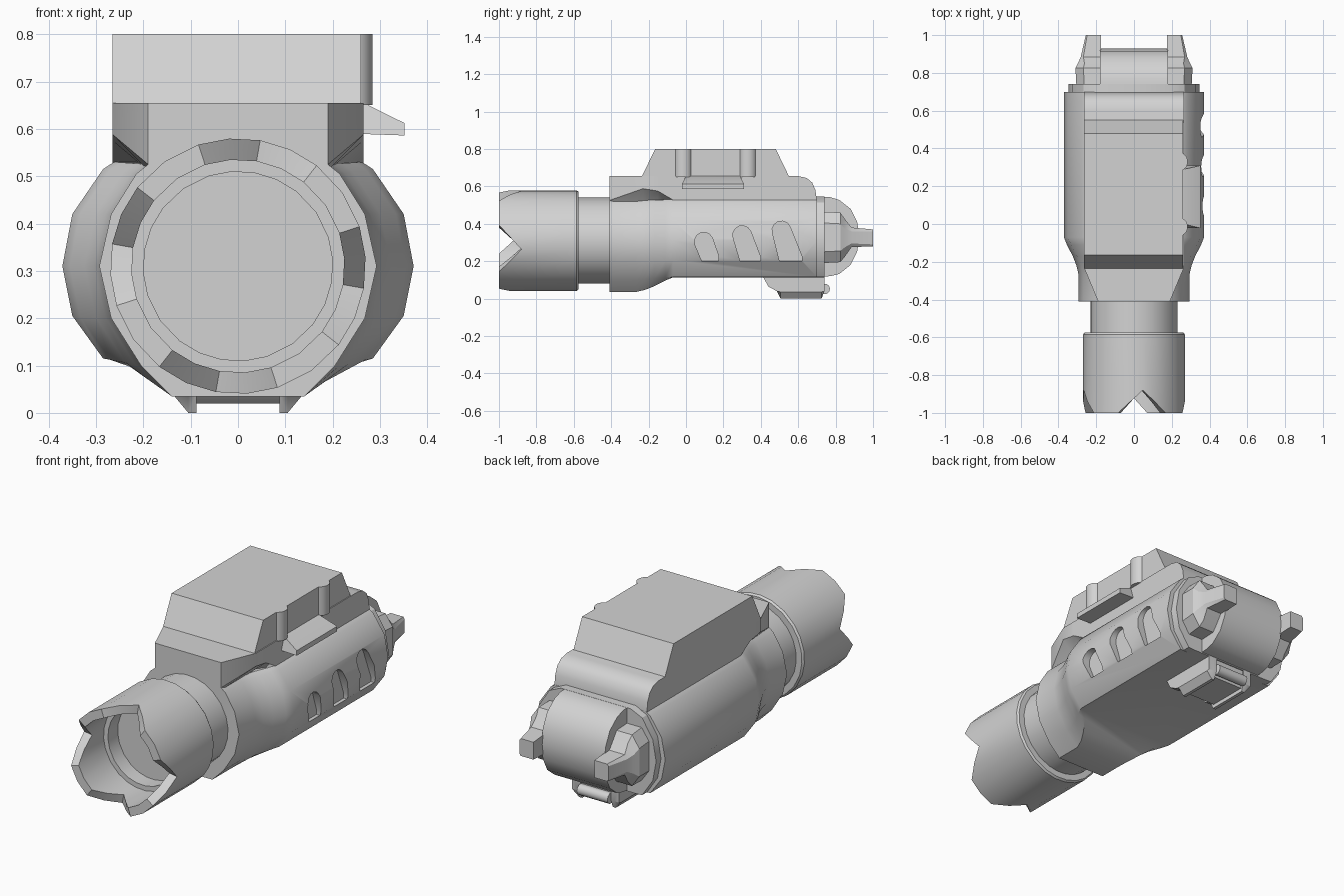
import bpy, bmesh, math
from mathutils import Vector

if "Cube" in bpy.data.objects:
    bpy.data.objects.remove(bpy.data.objects["Cube"])

grey = bpy.data.materials.new("plain_grey")
grey.diffuse_color = (0.65, 0.65, 0.65, 1)
grey.use_nodes = True
grey.node_tree.nodes["Principled BSDF"].inputs["Base Color"].default_value = grey.diffuse_color


def shade(ob, angle=32):
    ob.data.shade_smooth()
    ob.data.set_sharp_from_angle(angle=math.radians(angle))


def loft(name, sections, angle=32):
    """Skin a chain of closed sections and cap both ends."""
    bm = bmesh.new()
    rings = [[bm.verts.new(p) for p in s] for s in sections]
    n = len(rings[0])
    for a, b in zip(rings, rings[1:]):
        for i in range(n):
            j = (i + 1) % n
            bm.faces.new((a[i], a[j], b[j], b[i]))
    bm.faces.new(rings[0])
    bm.faces.new(rings[-1])
    bmesh.ops.recalc_face_normals(bm, faces=bm.faces)
    me = bpy.data.meshes.new(name)
    bm.to_mesh(me)
    bm.free()
    me.materials.append(grey)
    ob = bpy.data.objects.new(name, me)
    bpy.context.collection.objects.link(ob)
    shade(ob, angle)
    return ob


def prism_x(name, profile, x0, x1, angle=32):
    return loft(name, [[(x, y, z) for y, z in profile] for x in (x0, x1)], angle)


def sym(half, y):
    """Mirror a right-hand (x, z) outline into a closed section at y."""
    return [(x, y, z) for x, z in half] + [(-x, y, z) for x, z in reversed(half)]


AXIS = 0.31

# Lamp head with a four-notch crown, recessed lens and neck
angles = [c + d for c in (-10, 80, 170, 260) for d in (-28, -14, 0, 14, 28, 45)]


def ring(r, y, notched=False):
    out = []
    for a in angles:
        d = abs((a + 10 + 45) % 90 - 45)
        yy = y + (0.12 * max(0, 1 - d / 28) if notched else 0)
        t = math.radians(a)
        out.append((r * math.cos(t), yy, AXIS + r * math.sin(t)))
    return out


head = [(0.2, -0.7), (0.2, -0.78), (0.225, -0.78), (0.225, -1, True), (0.27, -1, True),
        (0.27, -0.585), (0.262, -0.575), (0.23, -0.575), (0.23, -0.40)]
loft("lamp_head", [ring(*p) for p in head])

# Main body: narrow round collar flaring into the wide housing
collar = [(0.14, 0.035), (0.205, 0.1), (0.268, 0.2), (0.293, 0.31), (0.268, 0.42), (0.215, 0.505), (0.19, 0.525)]
housing = [(0.25, 0.113), (0.285, 0.115), (0.35, 0.205), (0.371, 0.31), (0.35, 0.42), (0.285, 0.515), (0.262, 0.53)]
blend = [(-0.41, 0), (-0.27, 0), (-0.22, 0.15), (-0.17, 0.4), (-0.11, 0.8), (-0.07, 1), (0.70, 1)]
body = loft("body", [sym([(a[0] + (b[0] - a[0]) * t, a[1] + (b[1] - a[1]) * t)
                          for a, b in zip(collar, housing)], y) for y, t in blend])

# Three slanted teardrop grips cut into the right flank
bm = bmesh.new()
for y, h in ((0.035, 0.155), (0.24, 0.19), (0.45, 0.215)):
    r = 0.05
    top = 0.2 + h - r
    w = 0.14 + (h - 0.155) * 0.5
    outline = [(y + 0.05, 0.2), (y + w, 0.2), (y + w, 0.225)]
    outline += [(y + r + 0.01 + r * math.cos(math.radians(a)),
                 top + r * math.sin(math.radians(a))) for a in range(20, 201, 30)]
    lo = [bm.verts.new((0.328, p, q)) for p, q in outline]
    hi = [bm.verts.new((0.45, p, q)) for p, q in outline]
    bm.faces.new(lo)
    bm.faces.new(hi)
    for i in range(len(lo)):
        j = (i + 1) % len(lo)
        bm.faces.new((lo[i], lo[j], hi[j], hi[i]))
bmesh.ops.recalc_face_normals(bm, faces=bm.faces)
cut_mesh = bpy.data.meshes.new("grip_cutter")
bm.to_mesh(cut_mesh)
bm.free()
cut_mesh.materials.append(grey)
cutter = bpy.data.objects.new("grip_cutter", cut_mesh)
bpy.context.collection.objects.link(cutter)
cutter.hide_render = True
mod = body.modifiers.new("grips", 'BOOLEAN')
mod.operation = 'DIFFERENCE'
mod.solver = 'EXACT'
mod.object = cutter
bpy.context.view_layer.objects.active = body
bpy.ops.object.modifier_apply(modifier=mod.name)
bpy.data.objects.remove(cutter)
shade(body)

# Upper deck: tapered at the front, rounded over at the back
deck = [(-0.41, 0.19, 0.525, 0.655), (-0.23, 0.265, 0.588, 0.655), (-0.15, 0.265, 0.575, 0.655),
        (-0.07, 0.265, 0.528, 0.655), (0.60, 0.265, 0.52, 0.655), (0.645, 0.265, 0.52, 0.645),
        (0.675, 0.265, 0.52, 0.62), (0.692, 0.265, 0.52, 0.58), (0.699, 0.265, 0.515, 0.53)]
loft("upper_deck", [sym([(0.15, 0.45), (0.188, 0.51), (w, lo), (w, hi)], y) for y, w, lo, hi in deck])

# Mount block with two round bolts on its right side
prism_x("mount_block", [(-0.235, 0.655), (-0.165, 0.8), (0.48, 0.8), (0.55, 0.655)], -0.265, 0.26)
for i, y in enumerate((-0.015, 0.33)):
    def bolt(z):
        arc = [(0.235 + 0.05 * math.sin(math.radians(a)), y + 0.05 * math.cos(math.radians(a)), z)
               for a in range(0, 181, 20)]
        return arc
    loft(f"mount_bolt_{i + 1}", [bolt(0.65), bolt(0.8)])

# Release latch beside the mount
loft("release_latch", [[(0.24, a, 0.657), (0.265, a, 0.655), (0.352, a - d, 0.612),
                        (0.352, a - d, 0.586), (0.24, a - d, 0.59)]
                       for a, d in ((0.0, 0.022), (0.29, -0.02))])

# Rear flange
flange = [(x * 0.935, z) for x, z in housing[:-1]] + [(0.2, 0.545)]
loft("rear_flange", [sym(flange, 0.69), sym(flange, 0.74)])

# Rounded tail drum
tail = [(0.72, 0.545), (0.77, 0.543), (0.82, 0.527), (0.88, 0.48), (0.915, 0.41), (0.928, 0.33),
        (0.915, 0.25), (0.88, 0.18), (0.82, 0.132), (0.77, 0.12), (0.72, 0.118)]
prism_x("tail_drum", tail, -0.18, 0.18)

# Switch levers on each side of the tail
lever = [(0.73, 0.305, 0.19, 0.465, 0.06), (0.825, 0.31, 0.195, 0.46, 0.06),
         (0.85, 0.297, 0.225, 0.425, 0.05), (0.885, 0.282, 0.275, 0.38, 0.02), (1.0, 0.255, 0.28, 0.37, 0.01)]
for side, s in (("right", 1), ("left", -1)):
    loft(f"switch_lever_{side}", [[(s * 0.175, y, lo), (s * (x - c * 0.7), y, lo), (s * x, y, lo + c),
                                   (s * x, y, hi - c), (s * (x - c * 0.7), y, hi), (s * 0.175, y, hi)]
                                  for y, x, lo, hi, c in lever], 28)

# Underside catch: two rails, a plate between them and a roller
rail = [(0.41, 0.12), (0.44, 0.065), (0.485, 0.04), (0.505, 0.0), (0.725, 0.0), (0.74, 0.04), (0.74, 0.12)]
for side, s in (("right", 1), ("left", -1)):
    loft(f"catch_rail_{side}", [[(s * x, y, z) for y, z in rail] for x in (0.088, 0.105)]
         + [[(s * 0.135, y, max(z, 0.036)) for y, z in rail]])
prism_x("catch_plate", [(0.43, 0.12), (0.46, 0.06), (0.51, 0.02), (0.72, 0.02), (0.735, 0.12)], -0.09, 0.09)
prism_x("catch_roller", [(0.742 + 0.028 * math.cos(k * math.pi / 5), 0.052 + 0.028 * math.sin(k * math.pi / 5))
                         for k in range(10)], -0.088, 0.088, 40)
